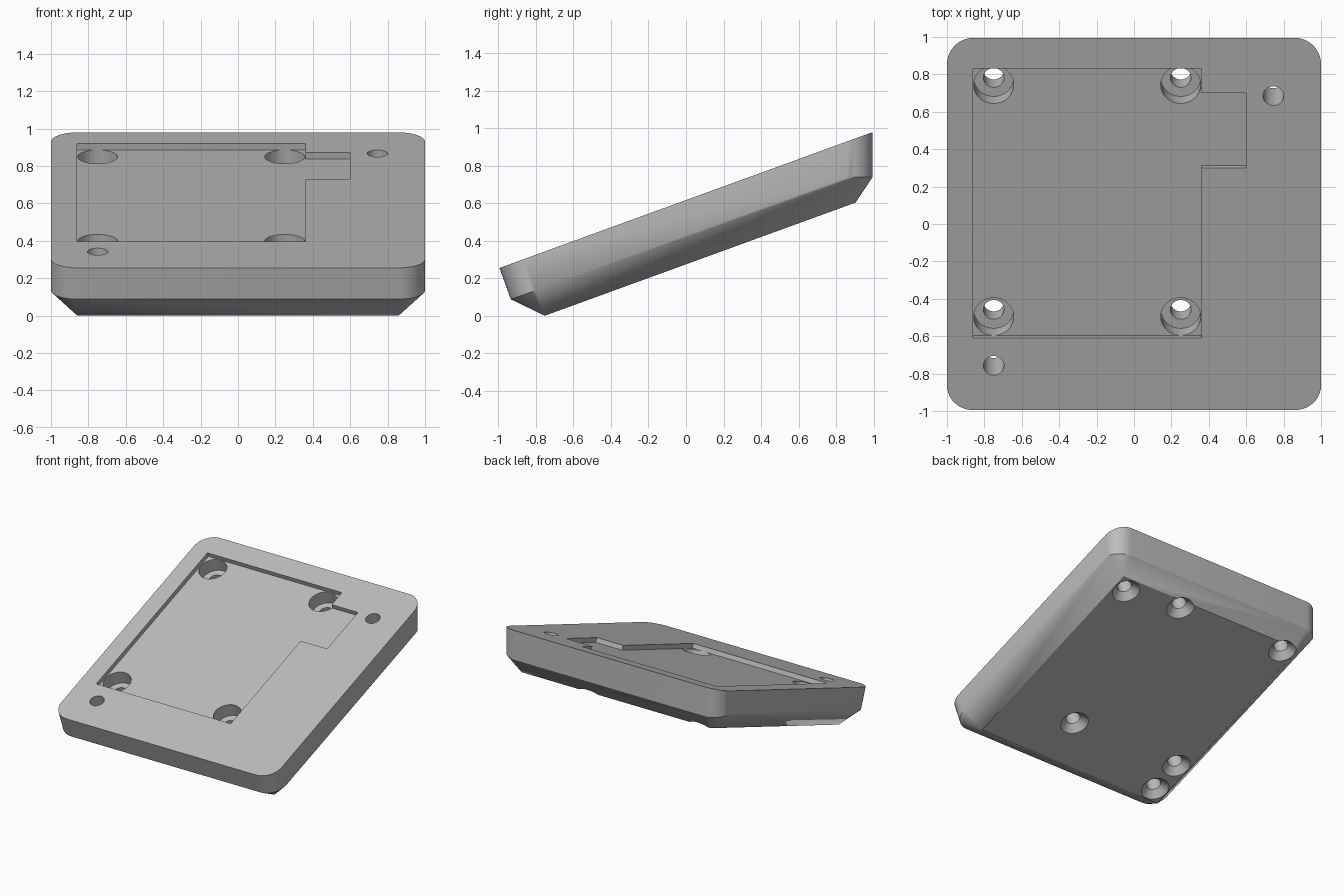
import bpy, bmesh, math
from mathutils import Matrix, Vector

if "Cube" in bpy.data.objects:
    bpy.data.objects.remove(bpy.data.objects["Cube"])

TILT = math.radians(20)
# Plate frame: origin on the front top edge, y up the slope, z out of the top face
FRAME = Matrix.Translation((0, -0.995, 0.255)) @ Matrix.Rotation(TILT, 4, 'X')
RADIUS, WALL, THICK = 0.14, 0.178, 0.322
POCKET_DEPTH, BORE_DEPTH = 0.037, 0.147
BORE, HOLE = 0.107, 0.055


def slope(y):
    """Distance up the slope for a level y on the top face."""
    return (y + 0.995) / math.cos(TILT)


def make_object(name, bm):
    bmesh.ops.recalc_face_normals(bm, faces=bm.faces)
    mesh = bpy.data.meshes.new(name)
    bm.to_mesh(mesh)
    bm.free()
    obj = bpy.data.objects.new(name, mesh)
    bpy.context.collection.objects.link(obj)
    return obj


def body():
    """Hull of two tilted front corners, two upright back corners and four base tips."""
    bm = bmesh.new()
    steps = 10
    to_plate = FRAME.inverted()
    top_z = lambda y: 0.255 + (y + 0.995) * math.tan(TILT)
    back_y = 0.995 - RADIUS
    rim_z = top_z(back_y) - WALL / math.cos(TILT)
    for side in (-1, 1):
        cx = side * (1 - RADIUS)
        for i in range(steps + 1):
            a = math.pi / 2 * i / steps
            x = cx + side * RADIUS * math.cos(a)
            d = RADIUS * math.sin(a)
            for z in (0, -WALL):
                bm.verts.new((x, RADIUS - d, z))
            y = back_y + d
            for z in (top_z(y), rim_z):
                bm.verts.new(to_plate @ Vector((x, y, z)))
        bm.verts.new((cx, RADIUS, -THICK))
        back_tip = to_plate @ Vector((cx, back_y, rim_z))
        bm.verts.new((cx, back_tip.y, -THICK))
    hull = bmesh.ops.convex_hull(bm, input=bm.verts)
    spare = {g for g in hull["geom_interior"] + hull["geom_unused"]
             if isinstance(g, bmesh.types.BMVert)}
    bmesh.ops.delete(bm, geom=list(spare), context='VERTS')
    bmesh.ops.dissolve_limit(bm, angle_limit=math.radians(0.5),
                             verts=bm.verts, edges=bm.edges)
    return make_object("tilted_base", bm)


def pocket():
    """Shallow recess with a side notch."""
    bm = bmesh.new()
    outline = [(-0.86, -0.61), (0.36, -0.61), (0.36, 0.30), (0.60, 0.30),
               (0.60, 0.70), (0.36, 0.70), (0.36, 0.832), (-0.86, 0.832)]
    face = bm.faces.new([bm.verts.new((x, slope(y), -POCKET_DEPTH)) for x, y in outline])
    up = bmesh.ops.extrude_face_region(bm, geom=[face])
    bmesh.ops.translate(bm, vec=(0, 0, 0.1),
                        verts=[g for g in up["geom"] if isinstance(g, bmesh.types.BMVert)])
    return make_object("pocket_cutter", bm)


def lathe(name, profile, x, y, segments=32):
    """Closed turned cutter with its axis square to the plate."""
    bm = bmesh.new()
    rings = []
    for r, z in profile:
        rings.append([bm.verts.new((x + r * math.cos(t), y + r * math.sin(t), z))
                      for t in (math.tau * i / segments for i in range(segments))])
    for low, high in zip(rings, rings[1:]):
        for i in range(segments):
            j = (i + 1) % segments
            bm.faces.new((low[i], low[j], high[j], high[i]))
    bm.faces.new(rings[0])
    bm.faces.new(rings[-1])
    return make_object(name, bm)


# Hole profiles: plain shank with a countersink underneath, optional wide bore on top
countersink = [(HOLE, BORE - HOLE - THICK), (BORE, -THICK), (BORE + 0.02, -THICK - 0.02)]
plain = [(HOLE, 0.06)] + countersink
bored = [(BORE, 0.06), (BORE, -BORE_DEPTH), (HOLE, -BORE_DEPTH)] + countersink

base = body()
cutters = [pocket()]
for x in (-0.75, 0.25):
    for y in (-0.508, 0.732):
        cutters.append(lathe("screw_hole_cutter", bored, x, slope(y)))
for x, y in ((0.745, 0.685), (-0.75, -0.757)):
    cutters.append(lathe("pin_hole_cutter", plain, x, slope(y)))

for cutter in cutters:
    cutter.hide_render = True
    cut = base.modifiers.new(cutter.name, 'BOOLEAN')
    cut.operation = 'DIFFERENCE'
    cut.solver = 'EXACT'
    cut.object = cutter

# Bake the cuts and drop the cutters
bpy.context.view_layer.update()
evaluated = base.evaluated_get(bpy.context.evaluated_depsgraph_get())
mesh = bpy.data.meshes.new_from_object(evaluated)
base.modifiers.clear()
base.data = mesh
for cutter in cutters:
    bpy.data.objects.remove(cutter)

# Tilt into place
mesh.transform(FRAME)

# Single grey finish
grey = bpy.data.materials.new("plain_grey")
grey.use_nodes = True
colour = (0.5, 0.5, 0.5, 1)
grey.diffuse_color = colour
grey.node_tree.nodes["Principled BSDF"].inputs["Base Color"].default_value = colour
mesh.materials.clear()
mesh.materials.append(grey)
for poly in mesh.polygons:
    poly.material_index = 0

bpy.ops.object.select_all(action='DESELECT')
base.select_set(True)
bpy.context.view_layer.objects.active = base
bpy.ops.object.shade_smooth_by_angle(angle=math.radians(25))
